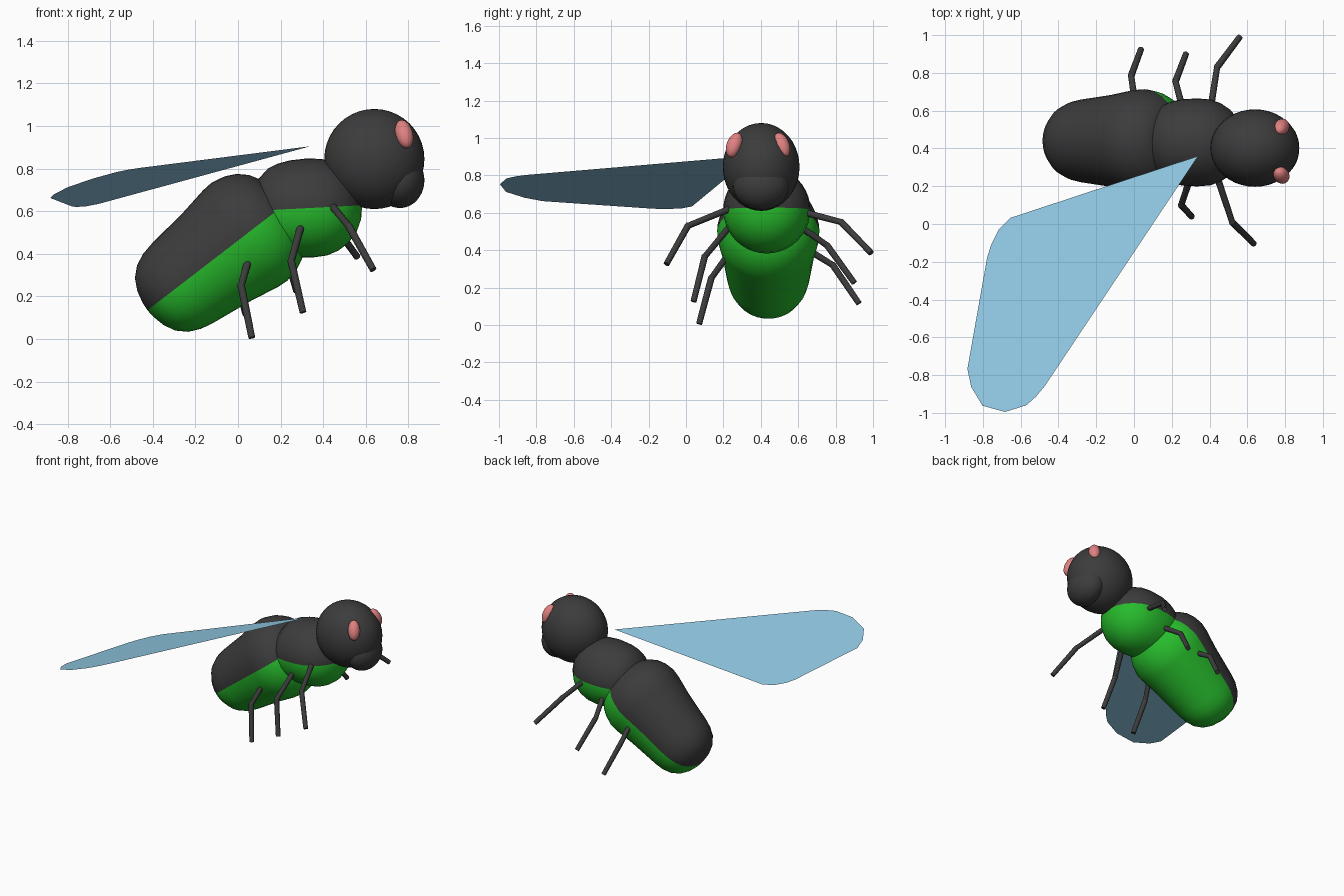
import bpy, bmesh, math
from mathutils import Vector, Matrix

if "Cube" in bpy.data.objects:
    bpy.data.objects.remove(bpy.data.objects["Cube"])


def material(name, rgb):
    m = bpy.data.materials.new(name)
    m.diffuse_color = (*rgb, 1)
    m.use_nodes = True
    m.node_tree.nodes["Principled BSDF"].inputs["Base Color"].default_value = m.diffuse_color
    return m


BLACK = material("black_shell", (0.045, 0.045, 0.045))
GREEN = material("green_belly", (0.02, 0.5, 0.025))
PINK = material("pink_eye", (0.75, 0.22, 0.22))
BLUE = material("pale_blue_wing", (0.29, 0.60, 0.80))


def finish(bm, name, mats, smooth=True):
    bmesh.ops.recalc_face_normals(bm, faces=bm.faces)
    me = bpy.data.meshes.new(name)
    bm.to_mesh(me)
    bm.free()
    for m in mats:
        me.materials.append(m)
    for p in me.polygons:
        p.use_smooth = smooth
    ob = bpy.data.objects.new(name, me)
    bpy.context.collection.objects.link(ob)
    return ob


def body_part(name, profile, centre, pitch, width, sides=40):
    """Revolve (along, radius) points; upper half black, lower half green."""
    bm = bmesh.new()
    rings = []
    for u, r in profile:
        if r == 0:
            rings.append([bm.verts.new((u, 0, 0))] * sides)
        else:
            rings.append([bm.verts.new((u, width * r * math.cos(a), r * math.sin(a)))
                          for a in (2 * math.pi * i / sides for i in range(sides))])
    for a, b in zip(rings, rings[1:]):
        for i in range(sides):
            j = (i + 1) % sides
            quad = list(dict.fromkeys((a[i], a[j], b[j], b[i])))
            f = bm.faces.new(quad)
            f.material_index = 0 if i < sides // 2 else 1
    bm.transform(Matrix.Translation(centre) @ Matrix.Rotation(-math.radians(pitch), 4, 'Y'))
    return finish(bm, name, (BLACK, GREEN))


def ellipsoid(name, centre, radii, mat, rot=Matrix.Identity(4), seg=40):
    bm = bmesh.new()
    bmesh.ops.create_uvsphere(bm, u_segments=seg, v_segments=seg // 2, radius=1)
    bm.transform(Matrix.Translation(centre) @ rot @ Matrix.Diagonal((*radii, 1)))
    return finish(bm, name, (mat,))


def leg(name, hip, knee, foot, r=0.018):
    hip, knee, foot = map(Vector, (hip, knee, foot))
    hip = hip + (hip - knee).normalized() * 0.04   # root sits inside the body
    bm = bmesh.new()
    for a, b in ((hip, knee), (knee, foot)):
        d = b - a
        m = Matrix.Translation((a + b) / 2) @ d.to_track_quat('Z', 'Y').to_matrix().to_4x4()
        bmesh.ops.create_cone(bm, cap_ends=True, segments=12, radius1=r, radius2=r * 0.9,
                              depth=d.length, matrix=m)
    bmesh.ops.create_uvsphere(bm, u_segments=12, v_segments=8, radius=r,
                              matrix=Matrix.Translation(knee))
    ob = finish(bm, name, (BLACK,))
    bpy.context.view_layer.objects.active = ob
    ob.select_set(True)
    bpy.ops.object.shade_smooth_by_angle(angle=math.radians(40))
    ob.select_set(False)


# Abdomen and thorax
body_part("abdomen",
          [(-0.385, 0), (-0.382, 0.04), (-0.368, 0.10), (-0.34, 0.155), (-0.295, 0.197),
           (-0.24, 0.222), (-0.18, 0.235), (0.03, 0.262), (0.166, 0.287), (0.22, 0.291),
           (0.285, 0.277), (0.337, 0.252), (0.38, 0.212), (0.405, 0.17), (0.42, 0.1), (0.425, 0)],
          (-0.12, 0.44, 0.37), 37.6, 0.94)
body_part("thorax",
          [(-0.27, 0), (-0.265, 0.07), (-0.24, 0.14), (-0.185, 0.195), (-0.14, 0.215),
           (-0.08, 0.228), (0.0, 0.233), (0.07, 0.227), (0.125, 0.207), (0.175, 0.173),
           (0.215, 0.125), (0.24, 0.065), (0.248, 0)],
          (0.335, 0.432, 0.615), 3, 1.0)

# Head with fuller lower face
ellipsoid("head", (0.64, 0.402, 0.845), (0.235, 0.205, 0.235), BLACK)
ellipsoid("lower_face", (0.76, 0.402, 0.745), (0.115, 0.15, 0.13), BLACK)

# Eyes lean inward at the top
for side, y, s in (("right", 0.258, 1), ("left", 0.512, -1)):
    tilt = Matrix.Rotation(math.radians(-20 * s), 4, 'X') @ Matrix.Rotation(math.radians(-14), 4, 'Y')
    ellipsoid(side + "_eye", (0.78, y, 0.962), (0.041, 0.041, 0.07), PINK, tilt, 24)

# Legs
leg("right_front_leg", (0.45, 0.22, 0.615), (0.52, 0.01, 0.53), (0.635, -0.105, 0.325))
leg("right_middle_leg", (0.29, 0.22, 0.51), (0.25, 0.10, 0.365), (0.305, 0.04, 0.125))
leg("right_rear_leg", (0.04, 0.20, 0.34), (0.015, 0.135, 0.25), (0.065, 0.07, 0.006))
leg("left_front_leg", (0.41, 0.64, 0.60), (0.44, 0.83, 0.55), (0.56, 0.99, 0.385))
leg("left_middle_leg", (0.25, 0.64, 0.505), (0.22, 0.755, 0.425), (0.275, 0.90, 0.225))
leg("left_rear_leg", (0.0, 0.68, 0.385), (-0.015, 0.785, 0.32), (0.037, 0.925, 0.115))

# Single flat wing lying on a tilted plane
outline = [(0.34, 0.36), (-0.656, 0.032), (-0.714, -0.026), (-0.757, -0.111), (-0.778, -0.18),
           (-0.882, -0.767), (-0.862, -0.862), (-0.802, -0.962), (-0.683, -0.995),
           (-0.571, -0.96), (-0.52, -0.915), (-0.47, -0.855)]
bm = bmesh.new()
bm.faces.new([bm.verts.new((x, y, 0.905 + 0.313 * (x - 0.34) - 0.124 * (y - 0.36)))
              for x, y in reversed(outline)])
wing = finish(bm, "wing", (BLUE,), smooth=False)
if wing.data.polygons[0].normal.z < 0:
    wing.data.flip_normals()
